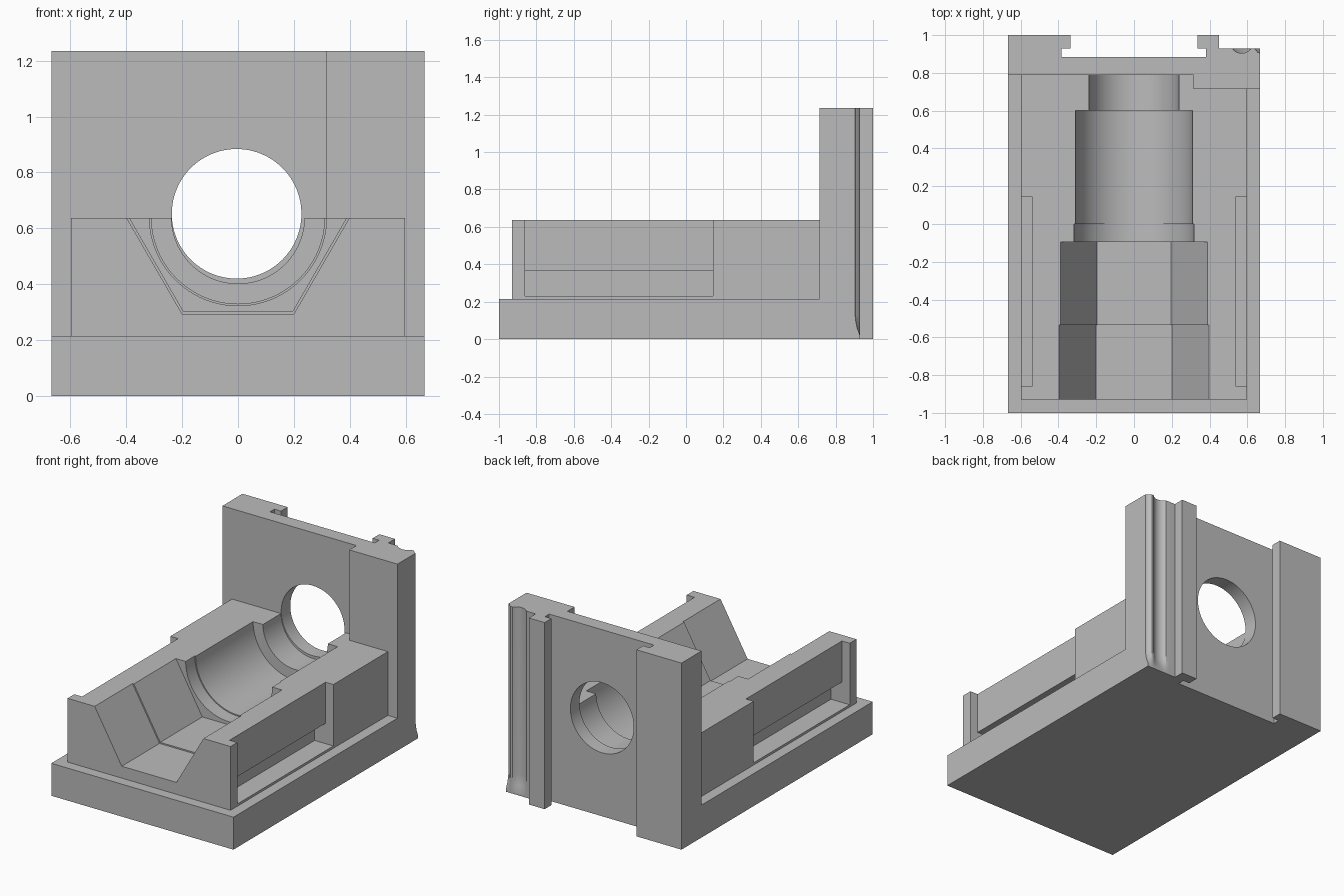
import bpy, bmesh, math

cube = bpy.data.objects.get("Cube")
if cube:
    bpy.data.objects.remove(cube, do_unlink=True)

grey = bpy.data.materials.new("plain grey")
grey.use_nodes = True
COLOUR = (0.5, 0.5, 0.5, 1)
grey.diffuse_color = COLOUR
grey.node_tree.nodes["Principled BSDF"].inputs["Base Color"].default_value = COLOUR


def loft(name, rings):
    """Closed solid through matching rings of points."""
    bm = bmesh.new()
    loops = [[bm.verts.new(p) for p in ring] for ring in rings]
    n = len(loops[0])
    for a, b in zip(loops, loops[1:]):
        for i in range(n):
            j = (i + 1) % n
            bm.faces.new((a[i], a[j], b[j], b[i]))
    bm.faces.new(loops[0][::-1])
    bm.faces.new(loops[-1])
    bmesh.ops.recalc_face_normals(bm, faces=bm.faces)
    mesh = bpy.data.meshes.new(name)
    bm.to_mesh(mesh)
    bm.free()
    mesh.materials.append(grey)
    obj = bpy.data.objects.new(name, mesh)
    bpy.context.collection.objects.link(obj)
    return obj


def prism_z(name, outline, z0, z1):
    return loft(name, [[(x, y, z) for x, y in outline] for z in (z0, z1)])


def prism_y(name, outline, y0, y1):
    return loft(name, [[(x, y, z) for x, z in outline] for y in (y0, y1)])


def bore(radius, y0, y1, sides=96, z=0.64, x=0):
    ring = [(x + radius * math.cos(math.tau * i / sides),
             z + radius * math.sin(math.tau * i / sides)) for i in range(sides)]
    return prism_y("bore_cutter", ring, y0, y1)


def cut(target, cutters):
    for c in cutters:
        c.hide_render = True
        mod = target.modifiers.new("cut", "BOOLEAN")
        mod.operation, mod.solver, mod.object = "DIFFERENCE", "EXACT", c
    graph = bpy.context.evaluated_depsgraph_get()
    mesh = bpy.data.meshes.new_from_object(target.evaluated_get(graph))
    target.modifiers.clear()
    target.data = mesh
    for c in cutters:
        bpy.data.objects.remove(c, do_unlink=True)


def stepped_plan(half, front):
    """Plan whose back edge follows the stepped front of the wall."""
    return [(-half, front), (half, front), (half, 0.715), (0.315, 0.715),
            (0.315, 0.79), (-half, 0.79)]


# Base slab and cradle block
base = prism_z("base_slab", stepped_plan(0.667, -1), 0, 0.215)
cradle = prism_z("cradle_block", stepped_plan(0.597, -0.93), 0.215, 0.637)

# Hexagonal seat, stepped round bores and undercut side pockets
cutters = [
    bore(0.40, -1.1, -0.535, 6), bore(0.39, -0.6, -0.095, 6),
    bore(0.317, -0.2, 0), bore(0.31, -0.1, 0.6), bore(0.238, 0.5, 0.9),
]
for side in (-1, 1):
    pocket = [(0.7, 0.23), (0.46, 0.23), (0.46, 0.365), (0.54, 0.365),
              (0.54, 0.8), (0.7, 0.8)]
    cutters.append(prism_y("pocket_cutter", [(side * x, z) for x, z in pocket],
                           -0.86, 0.145))
cut(cradle, cutters)

# Back wall: T-slot behind, finger grooves that run out near the foot
front = [(-0.667, 0.79), (0.315, 0.79), (0.315, 0.715), (0.667, 0.715)]
grooves = [(0.667, 0.904), (0.655, 0.909), (0.645, 0.922), (0.635, 0.929),
           (0.62, 0.928), (0.607, 0.916), (0.59, 0.907), (0.57, 0.904),
           (0.55, 0.907), (0.533, 0.916), (0.52, 0.928), (0.5, 0.93)]
slot = [(0.45, 0.93), (0.45, 1), (0.335, 1), (0.335, 0.93), (0.382, 0.93),
        (0.382, 0.885), (-0.385, 0.885), (-0.385, 0.93), (-0.337, 0.93),
        (-0.337, 1), (-0.667, 1)]
rings = []
for z, depth in ((0, 0), (0.02, 0), (0.06, 0.6), (0.1, 0.9), (0.13, 1), (1.235, 1)):
    faded = [(x, 0.93 - (0.93 - y) * depth) for x, y in grooves]
    rings.append([(x, y, z) for x, y in front + faded + slot])
wall = loft("back_wall", rings)
cut(wall, [bore(0.232, 0.6, 1.1, z=0.652, x=-0.005)])

# Smooth bores and grooves, sharp edges elsewhere
bpy.ops.object.select_all(action="DESELECT")
for obj in (base, cradle, wall):
    obj.select_set(True)
bpy.context.view_layer.objects.active = wall
bpy.ops.object.shade_smooth_by_angle(angle=math.radians(28))
